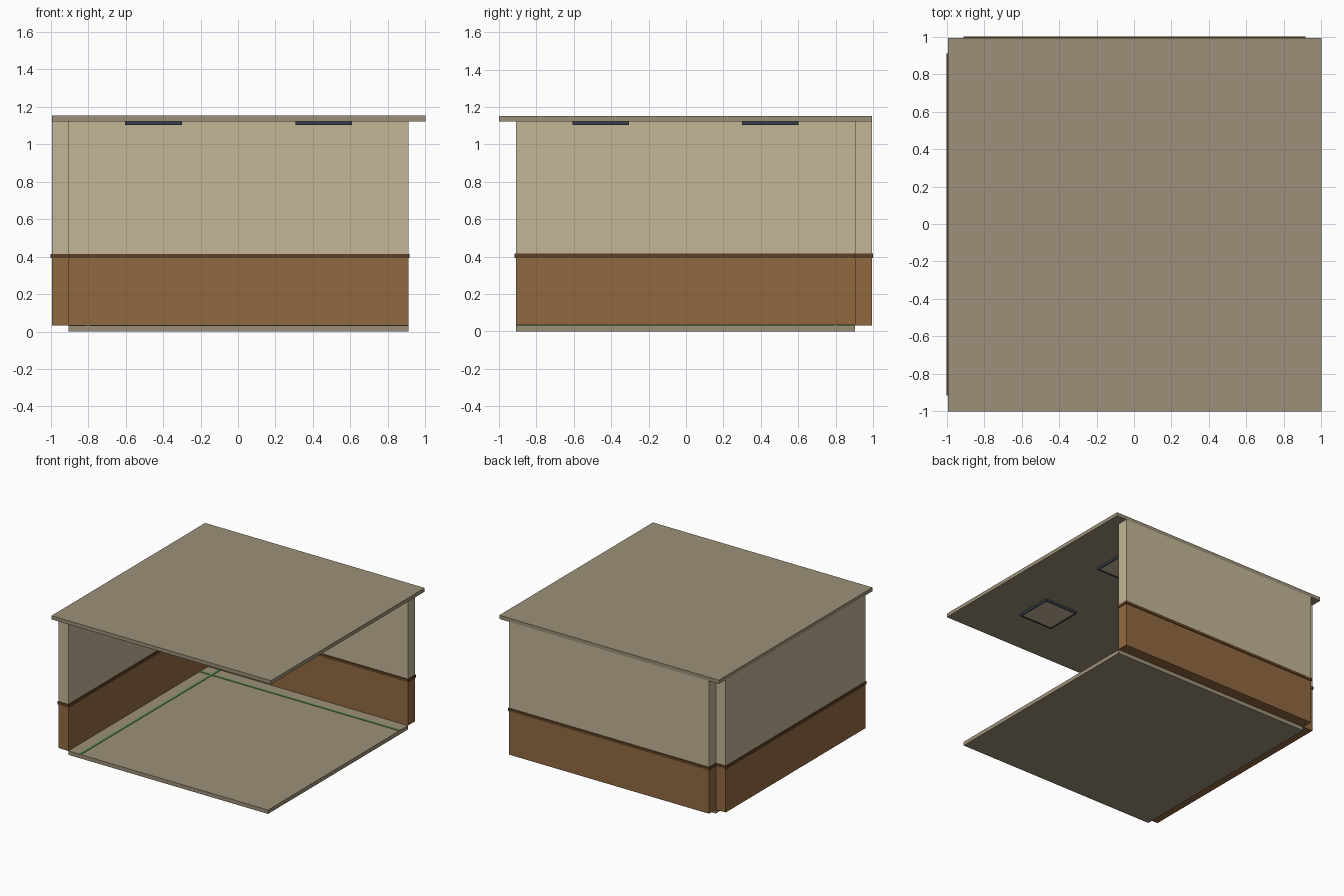
import bpy
import bmesh

if "Cube" in bpy.data.objects:
    bpy.data.objects.remove(bpy.data.objects["Cube"])

# Main sizes: ceiling half width, floor half width, rail overhang
C, H, E = 0.997, 0.907, 0.006
OX, OY = E / 2, -E / 2          # shift that centres the whole model
Z_FLOOR, Z_RAIL, Z_UPPER, Z_CEIL, Z_TOP = 0.032, 0.392, 0.415, 1.122, 1.152


def material(name, rgb):
    lin = [((c / 255 + 0.055) / 1.055) ** 2.4 for c in rgb]
    m = bpy.data.materials.new(name)
    m.diffuse_color = (*lin, 1)
    m.use_nodes = True
    m.node_tree.nodes["Principled BSDF"].inputs["Base Color"].default_value = m.diffuse_color
    return m


slab = material("taupe slab", (156, 144, 120))
plaster = material("beige plaster", (194, 182, 150))
wood = material("brown wood", (145, 105, 65))
dark_wood = material("dark brown wood", (95, 64, 36))
metal = material("dark slate metal", (52, 60, 70))
glow = material("cream lamp panel", (198, 182, 155))
green = material("green line", (92, 142, 82))


def finish(name, bm, mat):
    me = bpy.data.meshes.new(name)
    bmesh.ops.recalc_face_normals(bm, faces=bm.faces)
    bm.to_mesh(me)
    bm.free()
    me.materials.append(mat)
    ob = bpy.data.objects.new(name, me)
    bpy.context.collection.objects.link(ob)
    return ob


def box(name, x, y, z, mat):
    bm = bmesh.new()
    bmesh.ops.create_cube(bm, size=1)
    for v in bm.verts:
        v.co = (x[v.co.x > 0] + OX, y[v.co.y > 0] + OY, z[v.co.z > 0])
    return finish(name, bm, mat)


# Floor and ceiling slabs
box("floor", (-H, H), (-H, H), (0, Z_FLOOR), slab)
box("ceiling", (-C, C), (-C, C), (Z_CEIL, Z_TOP), slab)

# Left and back walls: wainscot, projecting rail, upper plaster
for side, x, y in (("left", (-C, -H), (-H, H)), ("back", (-H, H), (H, C))):
    box(side + "_wainscot", x, y, (Z_FLOOR, Z_RAIL), wood)
    box(side + "_upper_wall", x, y, (Z_UPPER, Z_CEIL), plaster)
    box(side + "_rail", (x[0] - E, x[1] + E), (y[0] - E, y[1] + E),
        (Z_RAIL, Z_UPPER), dark_wood)

# Thin green lines crossing on the floor
box("floor_line_left", (-0.812, -0.792), (-H, H), (Z_FLOOR, Z_FLOOR + 0.004), green)
box("floor_line_back", (-H, H), (0.792, 0.812), (Z_FLOOR, Z_FLOOR + 0.004), green)

# Four square ceiling lamps: slate frame around a recessed panel
for i, (px, py) in enumerate([(a, b) for a in (-1, 1) for b in (-1, 1)]):
    cx, cy, r = px * 0.454, py * 0.454, 0.151
    frame = box(f"lamp_frame_{i + 1}", (cx - r, cx + r), (cy - r, cy + r),
                (1.102, Z_CEIL), metal)
    frame.data.materials.append(glow)
    bm = bmesh.new()
    bm.from_mesh(frame.data)
    bottom = min(bm.faces, key=lambda f: f.calc_center_median().z)
    bmesh.ops.inset_region(bm, faces=[bottom], thickness=0.013)
    bottom.material_index = 1
    ext = bmesh.ops.inset_region(bm, faces=[bottom], thickness=0.0005, depth=-0.005)
    for f in ext["faces"]:
        f.material_index = 0
    bm.to_mesh(frame.data)
    bm.free()
